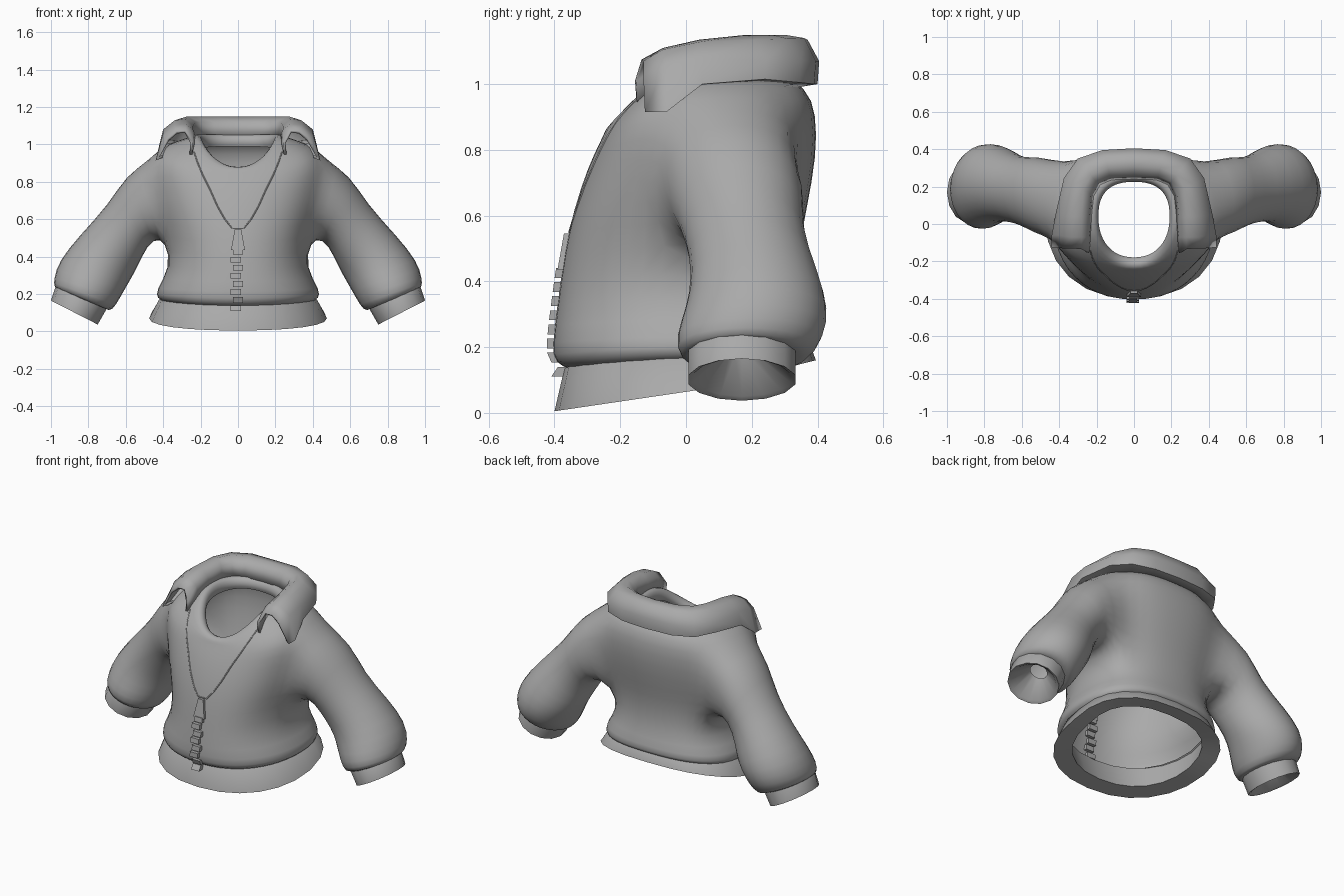
import bpy, bmesh, math
from mathutils import Vector
from mathutils.bvhtree import BVHTree

cube = bpy.data.objects.get("Cube")
if cube:
    bpy.data.objects.remove(cube)

grey = bpy.data.materials.new("cloth grey")
grey.use_nodes = True
grey.diffuse_color = (0.4, 0.4, 0.4, 1)
grey.node_tree.nodes["Principled BSDF"].inputs["Base Color"].default_value = (0.4, 0.4, 0.4, 1)

COLS, SLEEVE_COLS = 24, 14


def finish(name, bm, subsurf=0, mirror=False, angle=None):
    bmesh.ops.recalc_face_normals(bm, faces=bm.faces)
    mesh = bpy.data.meshes.new(name)
    bm.to_mesh(mesh)
    bm.free()
    mesh.materials.append(grey)
    obj = bpy.data.objects.new(name, mesh)
    bpy.context.collection.objects.link(obj)
    if mirror:
        obj.modifiers.new("Mirror", 'MIRROR')
    if subsurf:
        mod = obj.modifiers.new("Subdivision", 'SUBSURF')
        mod.levels = mod.render_levels = subsurf
    if angle is None:
        mesh.shade_smooth()
    else:
        bpy.ops.object.select_all(action='DESELECT')
        obj.select_set(True)
        bpy.context.view_layer.objects.active = obj
        bpy.ops.object.shade_smooth_by_angle(angle=math.radians(angle))
    return obj


def loft(bm, rings, closed=True):
    """Skin a list of point rings; returns vertex rings and face rows."""
    vr = [[bm.verts.new(p) for p in r] for r in rings]
    rows = []
    for a, b in zip(vr, vr[1:]):
        n = len(a)
        rows.append([bm.faces.new((a[i], a[(i + 1) % n], b[(i + 1) % n], b[i]))
                     for i in range(n if closed else n - 1)])
    return vr, rows


def body_ring(z_front, z_side, z_back, rx, y_front, y_back, tilt_power=2):
    pts, yc = [], 0.04
    for i in range(COLS):
        t = math.tau * i / COLS
        power = 0.8 if math.sin(t) > 0 else 0.9      # the back is broader than the front
        c, s = (math.copysign(abs(v) ** power, v) for v in (math.cos(t), math.sin(t)))
        y_end, z_end = (y_back, z_back) if s > 0 else (y_front, z_front)
        lift = abs(s) ** tilt_power
        pts.append((rx * c, yc + abs(s) * (y_end - yc), z_side + lift * (z_end - z_side)))
    return pts


def sleeve_ring(low, high, y0, y1, side=1, grow=1.0):
    lo, hi = Vector((low[0], 0, low[1])), Vector((high[0], 0, high[1]))
    mid, half = (lo + hi) / 2, (hi - lo) / 2 * grow
    pts = []
    for i in range(SLEEVE_COLS):
        t = math.tau * i / SLEEVE_COLS
        p = mid + half * math.cos(t)
        pts.append((p.x * side, (y0 + y1) / 2 + grow * (y1 - y0) / 2 * math.sin(t), p.z))
    return pts


# Jacket body: single shell from the hem fold up to the rolled neck rim
bm = bmesh.new()
body = [
    (.13, .16, .20, .40, -.35, .35),
    (.15, .175, .21, .435, -.405, .39),
    (.20, .22, .245, .445, -.412, .395),
    (.33, .34, .35, .362, -.395, .35),
    (.48, .52, .50, .375, -.375, .345),
    (.62, .64, .62, .42, -.345, .37),
    (.75, .79, .78, .45, -.30, .40),
    (.82, .93, .91, .47, -.265, .40),
    (.85, 1.0, .99, .40, -.25, .37),
    (.865, 1.04, 1.04, .25, -.245, .28),
    (.885, 1.065, 1.065, .215, -.215, .25),
    (.85, 1.02, 1.02, .185, -.17, .22),
    (.82, .98, .99, .20, -.19, .235),
]
_, rows = loft(bm, [body_ring(*r) for r in body])

# Cut armholes in the side rows and bridge the sleeves onto them
holes = [rows[r][j % COLS] for r in (4, 5, 6) for j in (-1, 0, 1, 2, 9, 10, 11, 12)]
bmesh.ops.delete(bm, geom=holes, context='FACES')
sleeve = [
    ((.455, .505), (.60, .835), -.05, .365),
    ((.51, .405), (.69, .68), 0, .35),
    ((.55, .32), (.85, .51), .02, .405),
    ((.585, .26), (.96, .375), 0, .435),
    ((.63, .18), (.985, .28), -.033, .42),
    ((.675, .105), (.985, .235), -.022, .375),
    ((.705, .12), (.955, .225), .03, .32),
]
arm_edges = [e for e in bm.edges if e.is_boundary
             and all(.4 < v.co.z < .96 and abs(v.co.x) > .25 for v in e.verts)]
arm_verts = list({v for e in arm_edges for v in e.verts})
for side in (1, -1):
    edges = [e for e in arm_edges if e.verts[0].co.x * side > 0]
    rings, _ = loft(bm, [sleeve_ring(*r, side, 1.03) for r in sleeve])
    first = set(rings[0])
    edges += [e for e in bm.edges if e.verts[0] in first and e.verts[1] in first]
    bmesh.ops.bridge_loops(bm, edges=edges)
for _ in range(2):
    bmesh.ops.smooth_vert(bm, verts=arm_verts, factor=0.5,
                          use_axis_x=True, use_axis_y=True, use_axis_z=True)
jacket = finish("jacket_body", bm, subsurf=1)

# Hem band with a broad flat underside
bm = bmesh.new()
loft(bm, [body_ring(*r, tilt_power=1) for r in (
    (.16, .19, .24, .38, -.345, .34),
    (.135, .165, .215, .425, -.37, .375),
    (.005, .07, .16, .475, -.40, .395),
    (.02, .08, .16, .37, -.30, .31),
    (.16, .19, .24, .39, -.34, .335))])
finish("hem_band", bm, angle=40)

# Cuffs, hollow at the end
bm = bmesh.new()
loft(bm, [sleeve_ring(*r) for r in (
    ((.69, .15), (.955, .26), .02, .33),
    ((.70, .125), (.977, .235), .003, .337),
    ((.75, .037), (1.0, .165), .003, .337),
    ((.765, .05), (.985, .165), .02, .32),
    ((.79, .17), (.88, .215), .12, .22))])
finish("cuffs", bm, mirror=True, angle=40)

# Folded collar: cross-sections from the back centre to the front tip
bm = bmesh.new()
collar = [
    ((0, .24, 1.05), (0, .26, 1.12), (0, .31, 1.148), (0, .37, 1.135), (0, .405, 1.07), (0, .40, 1.0), (0, .34, .99)),
    ((.12, .235, 1.05), (.13, .255, 1.12), (.14, .30, 1.15), (.155, .36, 1.14),
     (.17, .395, 1.07), (.17, .39, 1.0), (.15, .34, .99)),
    ((.18, .21, 1.05), (.20, .225, 1.12), (.23, .26, 1.15), (.265, .31, 1.138),
     (.30, .35, 1.07), (.30, .345, 1.005), (.26, .29, .99)),
    ((.215, .15, 1.05), (.23, .16, 1.12), (.27, .185, 1.15), (.32, .21, 1.135),
     (.375, .245, 1.07), (.375, .24, 1.015), (.33, .21, 1.0)),
    ((.225, .04, 1.04), (.24, .04, 1.10), (.28, .04, 1.135), (.34, .04, 1.128),
     (.40, .05, 1.08), (.42, .05, 1.0), (.37, .04, .99)),
    ((.23, -.06, 1.0), (.24, -.07, 1.08), (.28, -.07, 1.11), (.34, -.07, 1.105),
     (.40, -.06, 1.06), (.44, -.06, .915), (.40, -.05, .93)),
    ((.245, -.15, .94), (.24, -.155, 1.01), (.28, -.135, 1.075), (.33, -.13, 1.07),
     (.38, -.13, 1.03), (.44, -.125, .915), (.41, -.11, .925)),
]
loft(bm, collar, closed=False)
fold = finish("collar", bm, mirror=True, angle=70)
thick = fold.modifiers.new("Thickness", 'SOLIDIFY')
thick.thickness = 0.015

# Find the jacket front so that trim can rest on it
bpy.context.view_layer.update()
tree = BVHTree.FromObject(jacket, bpy.context.evaluated_depsgraph_get())


def front_y(x, z):
    hit = tree.ray_cast(Vector((x, -2, z)), Vector((0, 1, 0)))[0]
    return hit.y if hit and hit.y < 0 else -.39


# Placket seam: thin V-shaped ridge under the collar
curve = bpy.data.curves.new("placket_seam", 'CURVE')
curve.dimensions = '3D'
curve.bevel_depth = 0.004
curve.bevel_resolution = 1
half = [(.03, .55), (.07, .60), (.11, .67), (.15, .76), (.19, .84), (.215, .90), (.235, .96)]
path = [(-x, z) for x, z in reversed(half)] + half
line = curve.splines.new('POLY')
line.points.add(len(path) - 1)
for point, (x, z) in zip(line.points, path):
    point.co = (x, front_y(x, z), z, 1)
curve.materials.append(grey)
bpy.context.collection.objects.link(bpy.data.objects.new("placket_seam", curve))


# Zip: alternating teeth and a tapered pull
def block(bm, x, z, width_low, width_high, height, depth):
    verts = bmesh.ops.create_cube(bm, size=1)["verts"]
    for v in verts:
        w = width_high if v.co.z > 0 else width_low
        zz = z + v.co.z * height
        v.co = (x + v.co.x * w, front_y(0, zz) + v.co.y * depth, zz)


bm = bmesh.new()
for i in range(8):
    block(bm, -.012 + .012 * (i % 2), .125 + i * .043, .055, .055, .03, .04)
finish("zip_teeth", bm, angle=30)
bm = bmesh.new()
block(bm, 0, .49, .075, .035, .11, .03)
finish("zip_pull", bm, angle=30)
